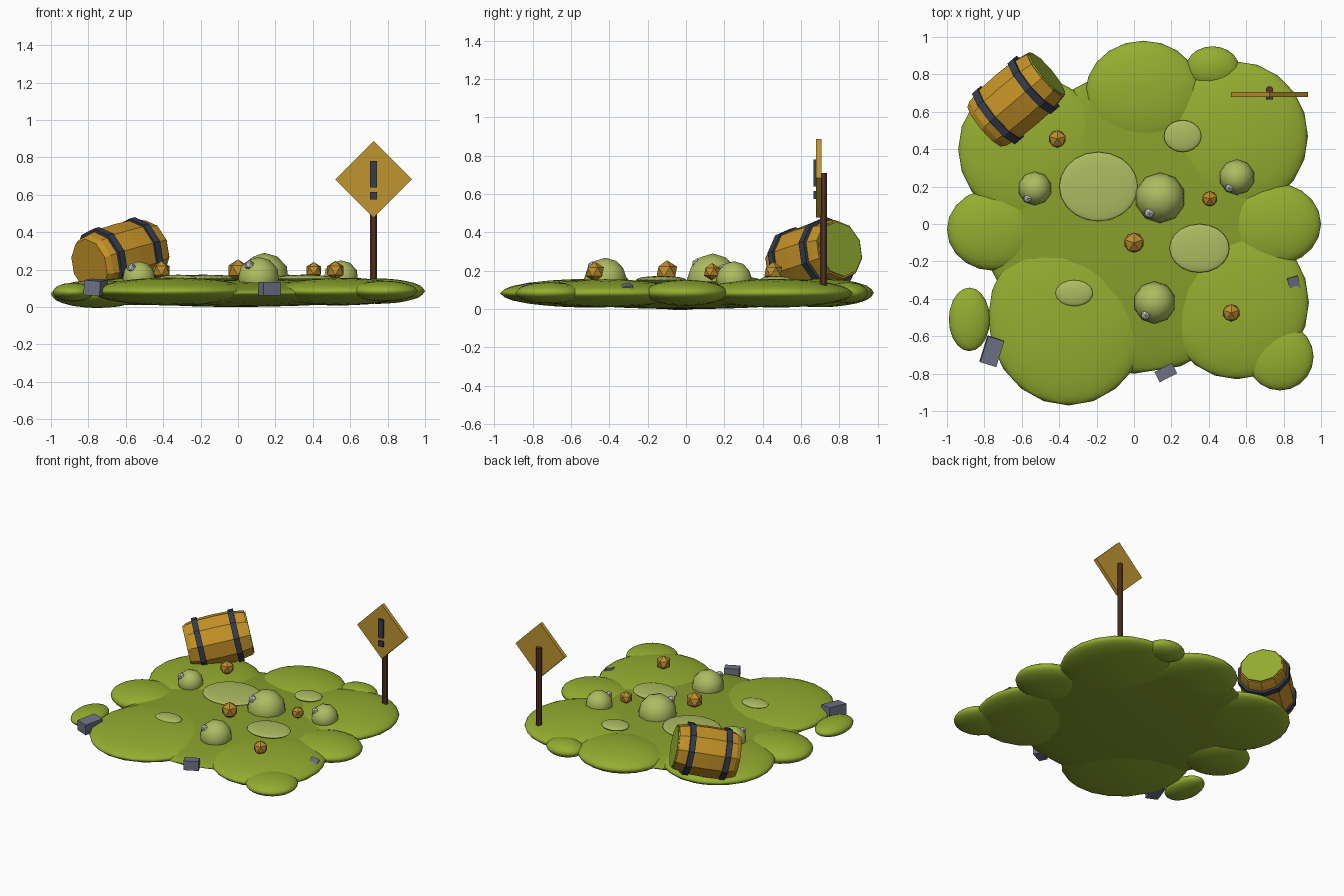
import bpy, bmesh, math
from mathutils import Vector, Matrix, Euler

if "Cube" in bpy.data.objects:
    bpy.data.objects.remove(bpy.data.objects["Cube"])


def material(name, rgb):
    m = bpy.data.materials.new(name)
    m.diffuse_color = (*rgb, 1)
    m.use_nodes = True
    m.node_tree.nodes["Principled BSDF"].inputs["Base Color"].default_value = m.diffuse_color
    return m


SLIME = material("slime", (0.30, 0.42, 0.03))
DEEP = material("deep_slime", (0.25, 0.35, 0.025))
PALE = material("pale_slime", (0.42, 0.50, 0.12))
GLINT = material("glint", (0.55, 0.57, 0.55))
AMBER = material("amber", (0.52, 0.27, 0.03))
BARREL = material("barrel_orange", (0.56, 0.29, 0.02))
BAND = material("dark_band", (0.035, 0.045, 0.07))
STONE = material("stone", (0.16, 0.17, 0.24))
WOOD = material("post_brown", (0.10, 0.04, 0.02))
BOARD = material("sign_yellow", (0.52, 0.30, 0.03))


def finish(name, bm, mat, matrix=Matrix(), smooth=False):
    bmesh.ops.recalc_face_normals(bm, faces=bm.faces)
    me = bpy.data.meshes.new(name)
    bm.to_mesh(me)
    bm.free()
    for p in me.polygons:
        p.use_smooth = smooth
    me.materials.append(mat)
    ob = bpy.data.objects.new(name, me)
    bpy.context.collection.objects.link(ob)
    ob.matrix_world = matrix
    return ob


def ball(name, loc, size, mat, sub=3, smooth=True, turn=0):
    bm = bmesh.new()
    bmesh.ops.create_icosphere(bm, subdivisions=sub, radius=1)
    m = Matrix.LocRotScale(Vector(loc), Euler((0, 0, turn)), Vector(size))
    return finish(name, bm, mat, m, smooth)


def box(name, loc, size, mat, rot=(0, 0, 0)):
    bm = bmesh.new()
    bmesh.ops.create_cube(bm, size=1)
    bmesh.ops.scale(bm, vec=size, verts=bm.verts)
    r = Euler([math.radians(a) for a in rot])
    return finish(name, bm, mat, Matrix.LocRotScale(Vector(loc), r, None))


def lathe(name, profile, sides, mat, matrix):
    # revolve (radius, height) points around z and cap both ends
    bm = bmesh.new()
    rings = [[bm.verts.new((r * math.cos(2 * math.pi * (i + .5) / sides),
                            r * math.sin(2 * math.pi * (i + .5) / sides), z))
              for i in range(sides)] for r, z in profile]
    for a, b in zip(rings, rings[1:]):
        for i in range(sides):
            j = (i + 1) % sides
            bm.faces.new((a[i], a[j], b[j], b[i]))
    bm.faces.new(rings[0])
    bm.faces.new(rings[-1])
    return finish(name, bm, mat, matrix)


# puddle: central pool with overlapping flattened lobes
ball("puddle_centre", (0, 0, 0.075), (0.80, 0.80, 0.075), DEEP)
lobes = [
    (-0.35, -0.50, 0.083, 0.43, 0.47, 0.075),
    (0.55, -0.42, 0.083, 0.385, 0.41, 0.073),
    (0.54, 0.47, 0.083, 0.39, 0.40, 0.075),
    (-0.55, 0.40, 0.083, 0.39, 0.39, 0.073),
    (0.05, 0.70, 0.085, 0.31, 0.28, 0.075),
    (0.75, 0.00, 0.085, 0.25, 0.22, 0.068),
    (-0.75, -0.03, 0.07, 0.25, 0.22, 0.075),
    (0.78, -0.71, 0.085, 0.18, 0.18, 0.055),
    (-0.88, -0.51, 0.08, 0.11, 0.17, 0.05),
    (0.42, 0.84, 0.085, 0.14, 0.11, 0.055),
]
for i, (x, y, z, a, b, c) in enumerate(lobes):
    ball(f"puddle_lobe_{i + 1}", (x, y, z), (a, b, c), SLIME)

# pale patches on the surface
for i, (x, y, a, b) in enumerate([(-0.19, 0.20, 0.21, 0.185), (0.35, -0.13, 0.16, 0.13),
                                  (0.26, 0.47, 0.10, 0.085), (-0.32, -0.37, 0.10, 0.07)]):
    ball(f"pale_patch_{i + 1}", (x, y, 0.153), (a, b, 0.02), PALE)

# bubbles with a small glint each
for i, (x, y, z, r) in enumerate([(0.14, 0.14, 0.155, 0.135), (0.11, -0.42, 0.155, 0.113),
                                  (-0.53, 0.19, 0.155, 0.09), (0.55, 0.25, 0.155, 0.095)]):
    ball(f"bubble_{i + 1}", (x, y, z), (r, r, r), PALE, 2)
    d = Vector((-0.43, -0.6, 0.6)) * r
    g = 0.014 + 0.12 * r
    ball(f"bubble_glint_{i + 1}", Vector((x, y, z)) + d, (g, g, g), GLINT, 1, False)

# faceted amber crystals
for i, (x, y, r) in enumerate([(-0.41, 0.455, 0.052), (0, -0.10, 0.06),
                               (0.405, 0.135, 0.046), (0.52, -0.475, 0.052)]):
    ball(f"crystal_{i + 1}", (x, y, 0.195), (r, r, r), AMBER, 1, False, math.pi / 10)

# tipped barrel
low, high = Vector((-0.795, 0.525, 0.222)), Vector((-0.47, 0.80, 0.312))
axis = high - low
L = axis.length
barrel = Matrix.Translation(low) @ axis.to_track_quat('Z', 'Y').to_matrix().to_4x4()
lathe("barrel_body", [(0.145, 0), (0.162, 0.03), (0.177, 0.12), (0.18, L / 2),
                      (0.177, L - 0.12), (0.162, L - 0.03), (0.155, L)], 10, BARREL, barrel)
for n, t in (("low", 0.09), ("high", L - 0.09)):
    lathe(f"barrel_band_{n}", [(0.165, t - 0.02), (0.187, t - 0.02),
                               (0.187, t + 0.02), (0.165, t + 0.02)], 10, BAND, barrel)
lathe("barrel_slime_lid", [(0.146, L - 0.01), (0.146, L + 0.008)], 10, SLIME, barrel)

# warning sign
lathe("sign_post", [(0.021, 0.09), (0.021, 0.71)], 8, WOOD, Matrix.Translation((0.725, 0.717, 0)))
box("sign_board", (0.725, 0.693, 0.683), (0.29, 0.028, 0.29), BOARD, (0, 45, 0))
box("warning_bar", (0.725, 0.673, 0.71), (0.038, 0.016, 0.14), BAND)
box("warning_dot", (0.725, 0.673, 0.595), (0.038, 0.016, 0.04), BAND)

# half-sunk stones
box("stone_left", (-0.76, -0.68, 0.105), (0.09, 0.145, 0.08), STONE, (3, 4, -17))
box("stone_front", (0.17, -0.795, 0.098), (0.105, 0.062, 0.07), STONE, (0, 0, 27))
box("stone_right", (0.85, -0.32, 0.098), (0.06, 0.08, 0.055), STONE, (10, 14, 15))
